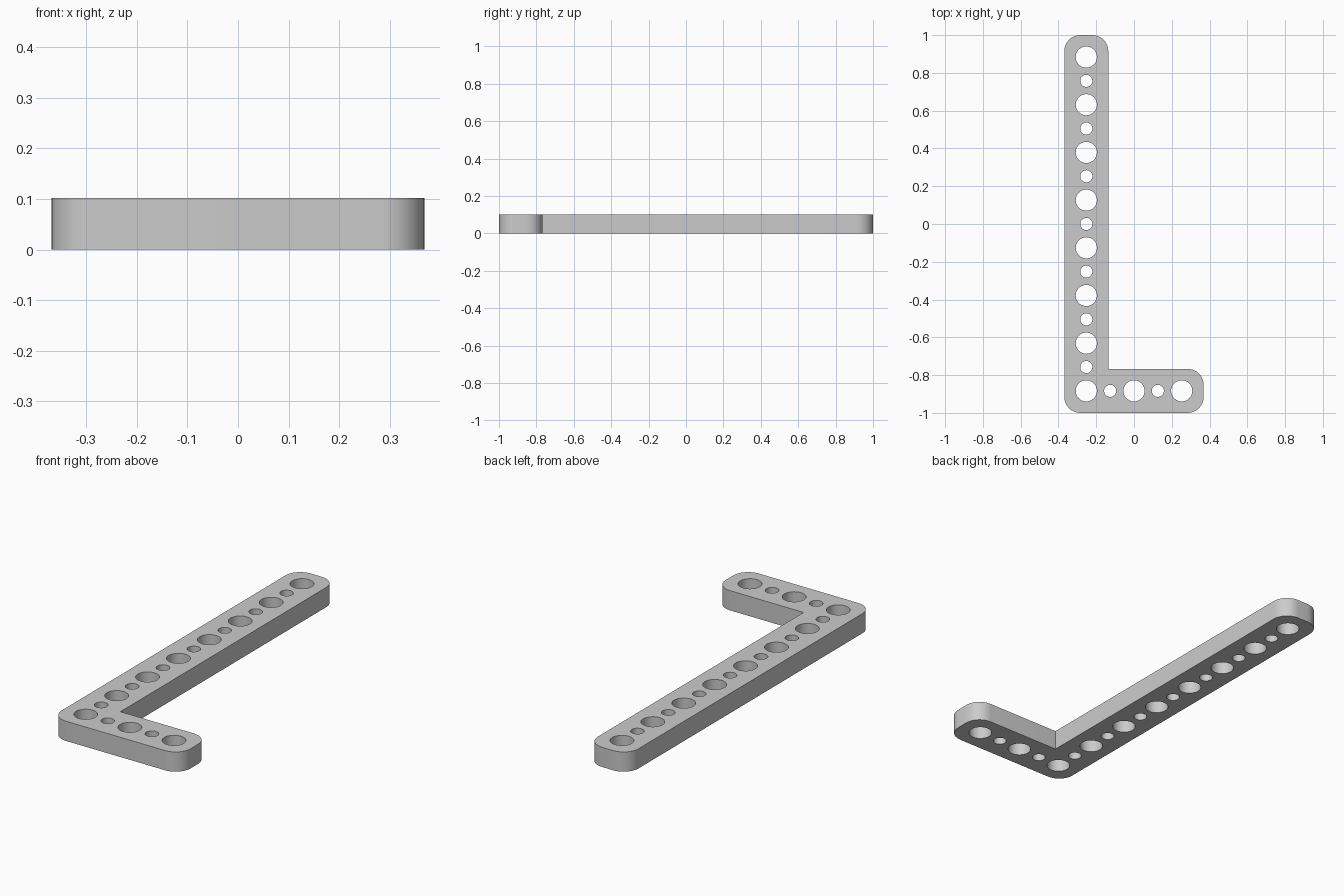
import bpy
import bmesh
from math import cos, sin, pi
from mathutils import Vector

if "Cube" in bpy.data.objects:
    bpy.data.objects.remove(bpy.data.objects["Cube"], do_unlink=True)

PITCH = 0.2525      # distance between large holes
HALF = 0.1165       # half the bar width
CORNER = 0.085      # outer corner radius
THICK = 0.102
BIG, SMALL = 0.056, 0.032
X0, Y0 = -PITCH, -1 + HALF      # centre of the elbow hole

grey = bpy.data.materials.new("plain grey")
grey.use_nodes = True
colour = (0.6, 0.6, 0.6, 1)
grey.diffuse_color = colour
grey.node_tree.nodes["Principled BSDF"].inputs["Base Color"].default_value = colour


def arc(cx, cy, r, start, sweep, steps):
    return [(cx + r * cos(start + sweep * i / steps),
             cy + r * sin(start + sweep * i / steps)) for i in range(steps + 1)]


def add_loop(bm, points):
    verts = [bm.verts.new((x, y, 0)) for x, y in points]
    return [bm.edges.new((v, verts[i - 1])) for i, v in enumerate(verts)]


# L-shaped outline: rounded outer corners, sharp inner corner
left, right = X0 - HALF, PITCH + HALF
inner_x, inner_y = X0 + HALF, Y0 + HALF
corners = [(left, -1, 1, 1), (right, -1, -1, 1), (right, inner_y, -1, -1),
           (inner_x, inner_y, 0, 0), (inner_x, 1, -1, -1), (left, 1, 1, -1)]
starts = {(1, 1): pi, (-1, 1): 1.5 * pi, (-1, -1): 0, (1, -1): pi / 2}
outline = []
for x, y, dx, dy in corners:
    if dx:
        outline += arc(x + dx * CORNER, y + dy * CORNER, CORNER, starts[dx, dy], pi / 2, 10)
    else:
        outline.append((x, y))

# Alternating large and small holes along both arms
holes = [(X0, Y0 + i * PITCH / 2, SMALL if i % 2 else BIG) for i in range(15)]
holes += [(X0 + i * PITCH / 2, Y0, SMALL if i % 2 else BIG) for i in range(1, 5)]

bm = bmesh.new()
edges = add_loop(bm, outline)
for x, y, r in holes:
    edges += add_loop(bm, arc(x, y, r, 0, 2 * pi, 40)[:-1])
bmesh.ops.triangle_fill(bm, edges=edges, use_beauty=True, normal=Vector((0, 0, 1)))

# Thicken the plate
result = bmesh.ops.extrude_face_region(bm, geom=bm.faces[:], use_keep_orig=True)
bmesh.ops.translate(bm, vec=(0, 0, THICK),
                    verts=[g for g in result["geom"] if isinstance(g, bmesh.types.BMVert)])
bmesh.ops.recalc_face_normals(bm, faces=bm.faces[:])

mesh = bpy.data.meshes.new("perforated_angle_beam")
bm.to_mesh(mesh)
bm.free()
mesh.materials.append(grey)
beam = bpy.data.objects.new("perforated_angle_beam", mesh)
bpy.context.collection.objects.link(beam)

bpy.context.view_layer.objects.active = beam
beam.select_set(True)
bpy.ops.object.shade_smooth_by_angle(angle=pi / 6)
